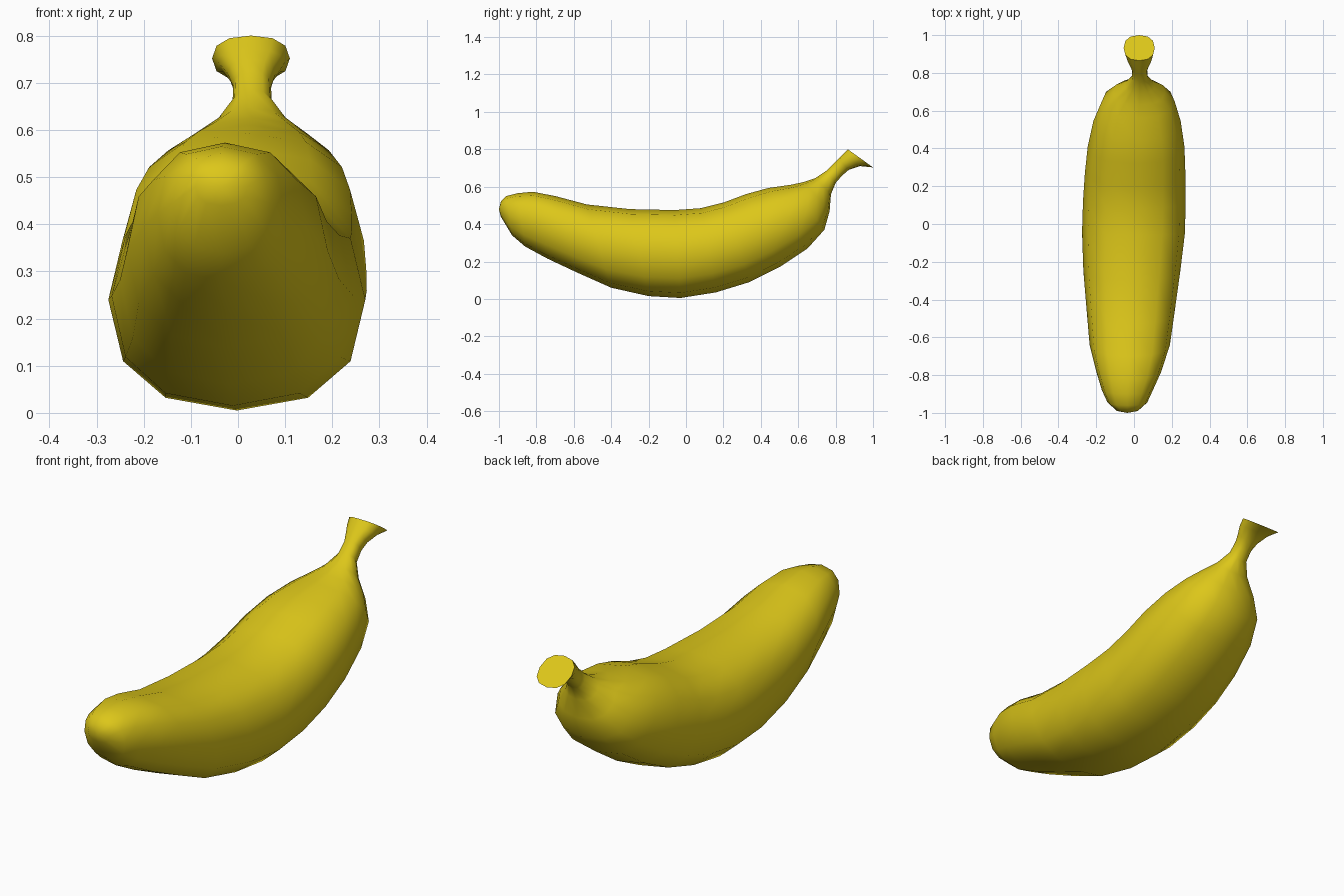
import bpy, bmesh, math

SIDES = 12
# rings along the fruit: top y, top z, bottom y, bottom z, left x, right x
RINGS = [
    (-0.99, 0.52, -0.99, 0.44, -0.09, 0.02),
    (-0.96, 0.55, -0.93, 0.34, -0.14, 0.07),
    (-0.90, 0.565, -0.86, 0.28, -0.17, 0.10),
    (-0.82, 0.573, -0.74, 0.215, -0.20, 0.145),
    (-0.70, 0.55, -0.58, 0.14, -0.235, 0.19),
    (-0.53, 0.505, -0.40, 0.06, -0.25, 0.215),
    (-0.30, 0.48, -0.20, 0.015, -0.268, 0.245),
    (-0.06, 0.475, -0.03, 0.005, -0.275, 0.27),
    (0.08, 0.485, 0.16, 0.035, -0.27, 0.273),
    (0.20, 0.515, 0.34, 0.09, -0.26, 0.272),
    (0.32, 0.56, 0.50, 0.17, -0.245, 0.267),
    (0.44, 0.593, 0.65, 0.27, -0.215, 0.247),
    (0.56, 0.61, 0.74, 0.37, -0.17, 0.215),
    (0.63, 0.625, 0.768, 0.47, -0.11, 0.165),
    (0.69, 0.645, 0.775, 0.56, -0.05, 0.11),
    (0.75, 0.685, 0.80, 0.62, -0.012, 0.072),
    (0.79, 0.725, 0.835, 0.66, -0.01, 0.07),
    (0.815, 0.75, 0.87, 0.69, -0.022, 0.08),
    (0.838, 0.772, 0.93, 0.71, -0.04, 0.098),
    (0.865, 0.80, 1.00, 0.703, -0.055, 0.11),
]


def soft(v, power=0.85):
    """Slightly squared circle coordinate."""
    return math.copysign(abs(v) ** power, v) if abs(v) > 1e-6 else 0.0


def make_ring(bm, ty, tz, by, bz, xl, xr):
    verts = []
    for i in range(SIDES):
        a = 2 * math.pi * i / SIDES
        u, v = soft(math.cos(a)), soft(math.sin(a))
        x = (xl + xr) / 2 + u * (xr - xl) / 2
        y = (ty + by) / 2 + v * (ty - by) / 2
        z = (tz + bz) / 2 + v * (tz - bz) / 2
        verts.append(bm.verts.new((x, y, z)))
    return verts


# loft the peel from blunt tip to flared stem
bm = bmesh.new()
rings = [make_ring(bm, *r) for r in RINGS]
for a, b in zip(rings, rings[1:]):
    for i in range(SIDES):
        j = (i + 1) % SIDES
        bm.faces.new((a[i], a[j], b[j], b[i]))

# rounded tip and flat cut stem end
tip = bm.verts.new((-0.035, -1.0, 0.48))
for i in range(SIDES):
    bm.faces.new((tip, rings[0][(i + 1) % SIDES], rings[0][i]))
bm.faces.new(rings[-1])
bmesh.ops.recalc_face_normals(bm, faces=bm.faces)

mesh = bpy.data.meshes.new("banana")
bm.to_mesh(mesh)
bm.free()
banana = bpy.data.objects.new("banana", mesh)
bpy.context.collection.objects.link(banana)

# yellow peel
mat = bpy.data.materials.new("yellow_peel")
mat.diffuse_color = (0.72, 0.57, 0.01, 1)
mesh.materials.append(mat)

bpy.context.view_layer.objects.active = banana
banana.select_set(True)
bpy.ops.object.shade_smooth_by_angle(angle=math.radians(65))
